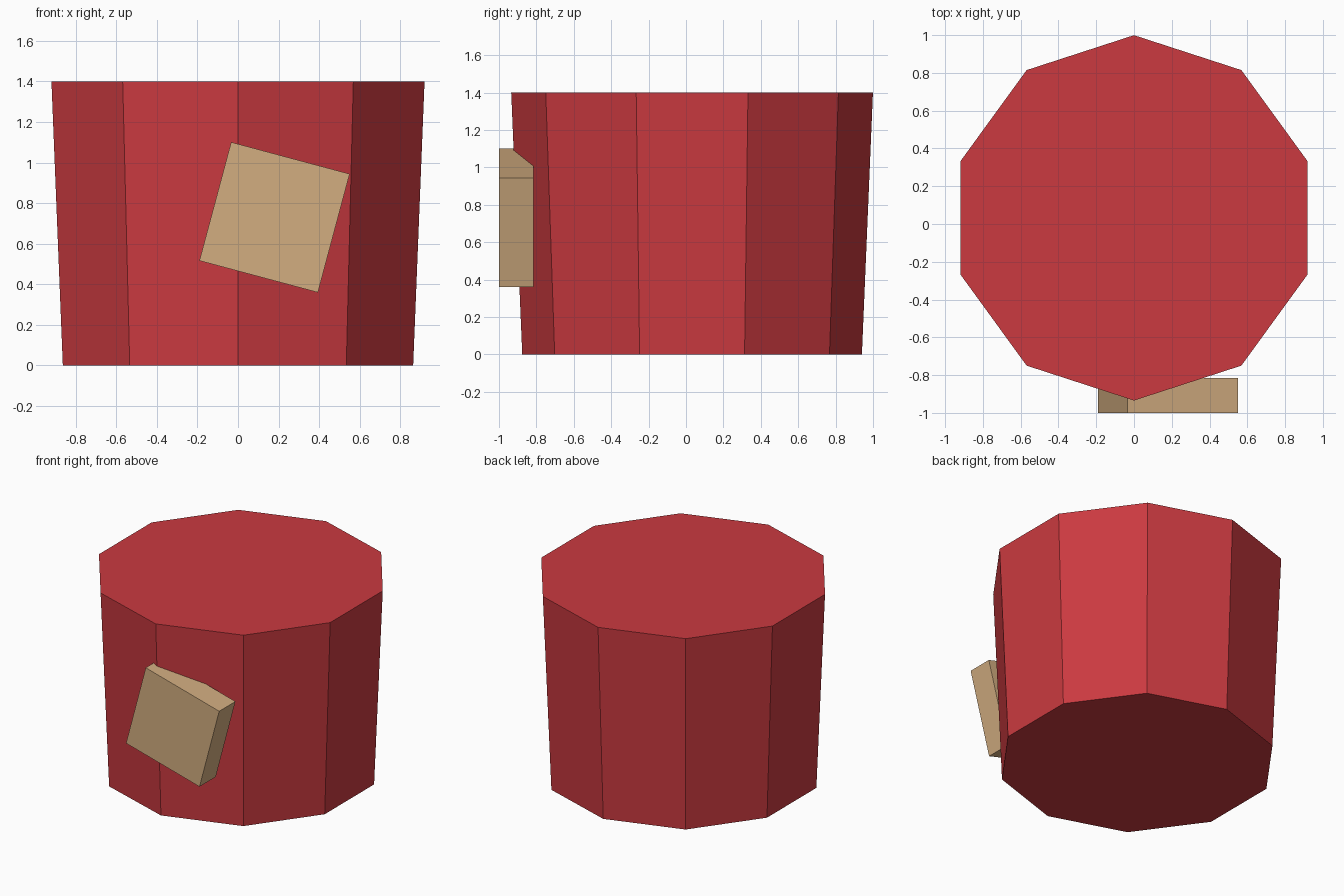
import bpy, math

if "Cube" in bpy.data.objects:
    bpy.data.objects.remove(bpy.data.objects["Cube"])

def material(name, srgb):
    lin = [((c / 255 + 0.055) / 1.055) ** 2.4 for c in srgb]
    m = bpy.data.materials.new(name)
    m.diffuse_color = (*lin, 1)
    m.use_nodes = True
    m.node_tree.nodes["Principled BSDF"].inputs["Base Color"].default_value = m.diffuse_color
    return m

red = material("red", (203, 58, 64))
tan = material("tan", (210, 173, 128))

# Ten-sided tapered drum, one corner pointing to the front
bpy.ops.mesh.primitive_cone_add(vertices=10, radius1=0.908, radius2=0.967, depth=1.4,
                                location=(0, 0.0325, 0.7))
drum = bpy.context.object
drum.name = "drum_body"
drum.data.materials.append(red)

# Tilted square label block, sunk into the front
bpy.ops.mesh.primitive_cube_add(size=1, location=(0.18, -0.908, 0.73),
                                rotation=(0, math.radians(15), 0))
label = bpy.context.object
label.name = "front_label"
label.scale = (0.605, 0.184, 0.605)
label.data.materials.append(tan)
